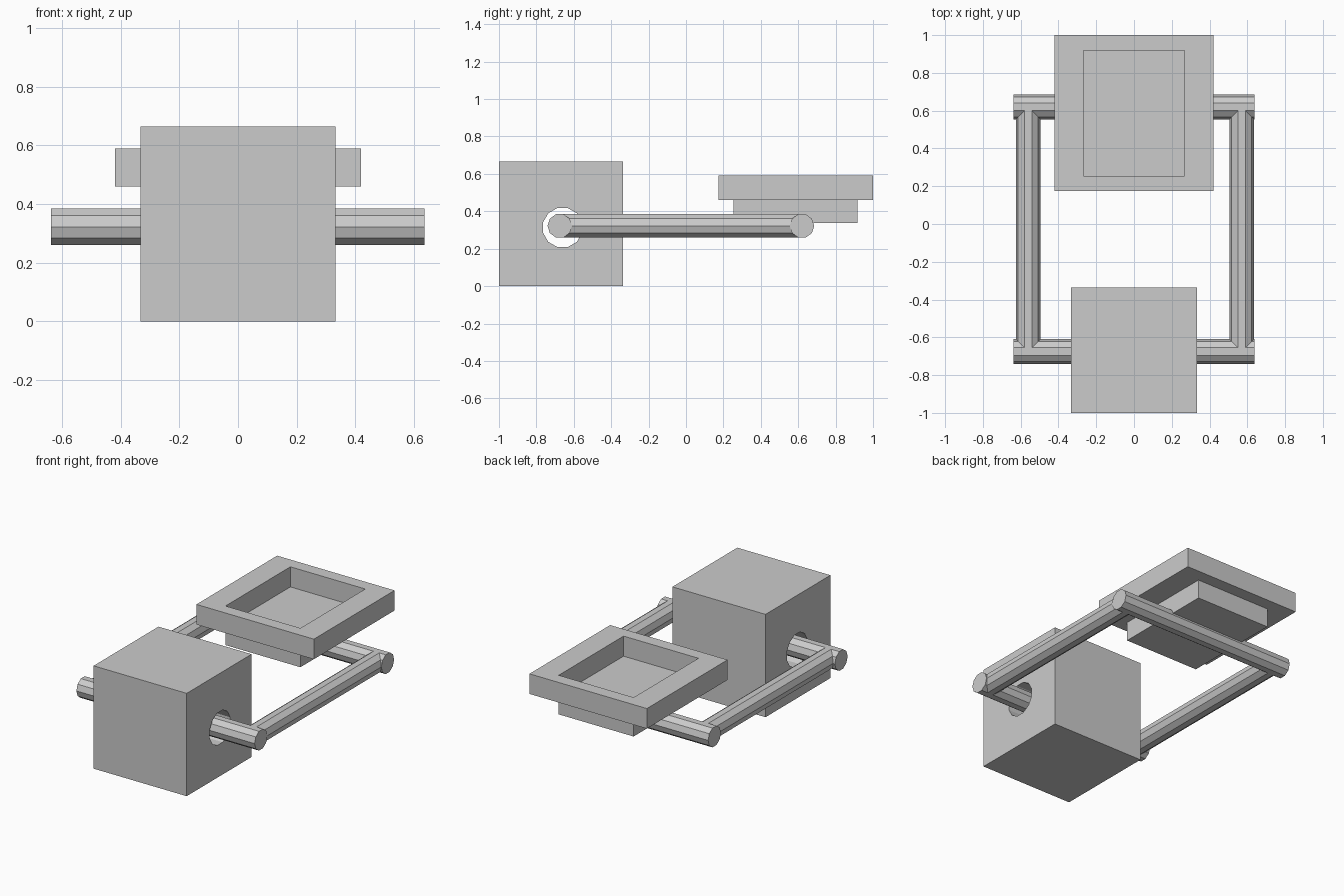
import bpy, bmesh
from math import sin, cos, tau
from mathutils import Vector

if "Cube" in bpy.data.objects:
    bpy.data.objects.remove(bpy.data.objects["Cube"])


def prism(name, profile, sweep):
    """Extrude a closed 3D profile along a vector."""
    bm = bmesh.new()
    face = bm.faces.new([bm.verts.new(p) for p in profile])
    res = bmesh.ops.extrude_face_region(bm, geom=[face], use_keep_orig=True)
    moved = [g for g in res["geom"] if isinstance(g, bmesh.types.BMVert)]
    bmesh.ops.translate(bm, verts=moved, vec=Vector(sweep))
    bmesh.ops.recalc_face_normals(bm, faces=bm.faces)
    mesh = bpy.data.meshes.new(name)
    bm.to_mesh(mesh)
    bm.free()
    ob = bpy.data.objects.new(name, mesh)
    bpy.context.collection.objects.link(ob)
    return ob


def box(name, x0, x1, y0, y1, z0, z1):
    return prism(name, [(x0, y0, z0), (x1, y0, z0), (x1, y1, z0), (x0, y1, z0)],
                 (0, 0, z1 - z0))


def rod(name, start, axis, length, radius, sides=10, turn=0.0):
    """Faceted bar along x or y, with a flat facet on top."""
    angles = [turn + tau * i / sides for i in range(sides)]
    if axis == "x":
        pts = [Vector(start) + Vector((0, cos(a), sin(a))) * radius for a in angles]
        return prism(name, pts, (length, 0, 0))
    pts = [Vector(start) + Vector((cos(a), 0, sin(a))) * radius for a in angles]
    return prism(name, pts, (0, length, 0))


def cut(target, cutter):
    mod = target.modifiers.new("cut", "BOOLEAN")
    mod.operation = "DIFFERENCE"
    mod.solver = "EXACT"
    mod.object = cutter
    cutter.hide_render = True
    cutter.hide_set(True)


# Heavy block with a cross hole for the axle
block = box("block", -0.333, 0.333, -1.0, -0.337, 0.0, 0.665)
cut(block, rod("axle_hole_cutter", (-0.5, -0.66, 0.313), "x", 1.0, 0.108, 12, tau / 24))

# Rod frame: two crossbars and two side arms
R, Z = 0.0655, 0.322
rod("front_axle", (-0.638, -0.675, Z), "x", 1.275, R)
rod("rear_crossbar", (-0.638, 0.62, Z), "x", 1.275, R)
for side, x in (("left", -0.56), ("right", 0.57)):
    rod(side + "_arm", (x, -0.675, Z), "y", 1.295, R)

# Seat: rim with an open middle, closed below by a smaller box
rim = box("seat_rim", -0.42, 0.42, 0.175, 1.0, 0.46, 0.59)
cut(rim, box("seat_recess_cutter", -0.268, 0.268, 0.255, 0.918, 0.4, 0.7))
box("seat_base", -0.268, 0.268, 0.255, 0.918, 0.337, 0.46)
